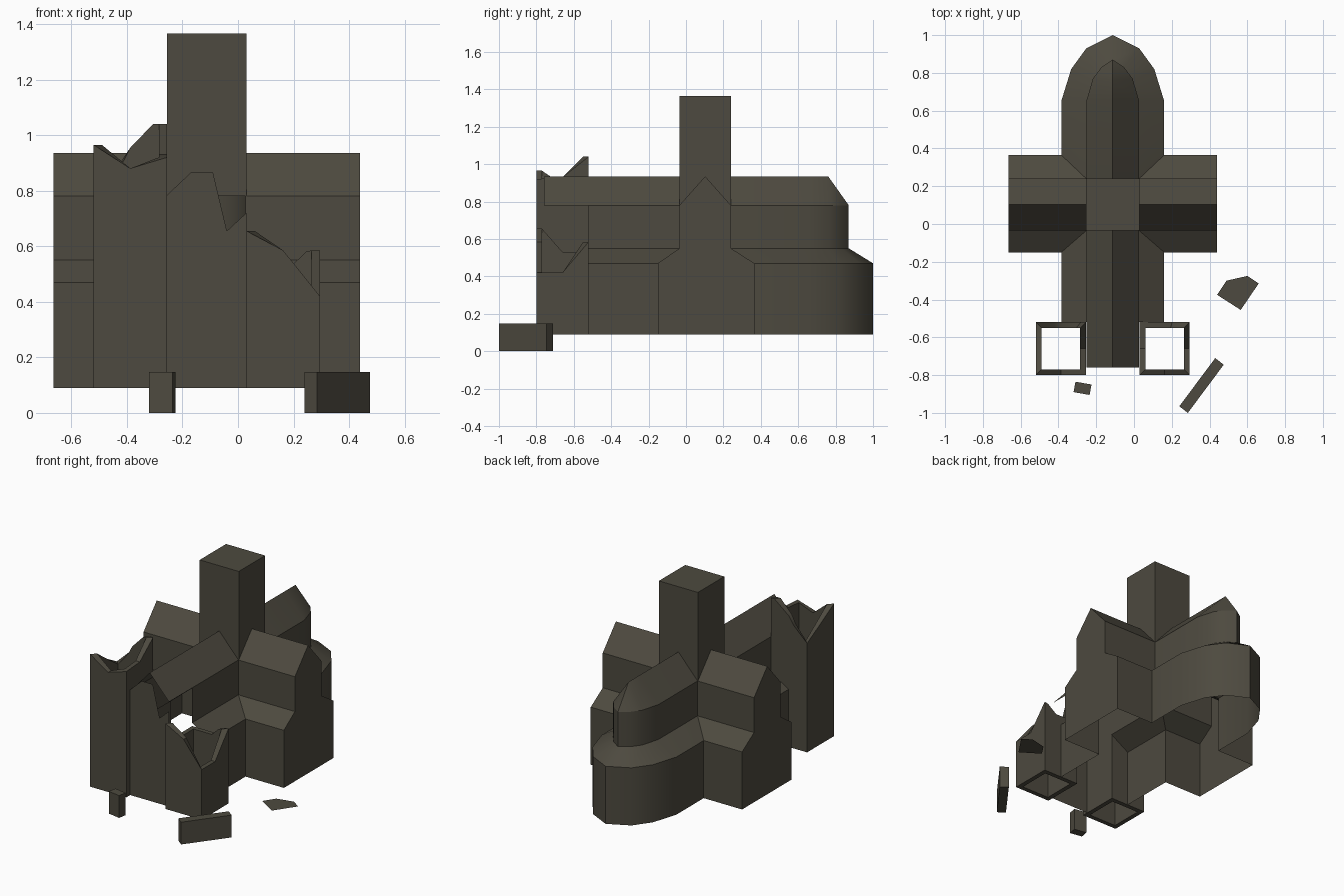
import bpy, bmesh, math
from mathutils import Vector

if "Cube" in bpy.data.objects:
    bpy.data.objects.remove(bpy.data.objects["Cube"])

CX = -0.1125                      # axis of the nave
BASE, AISLE, CLERESTORY, EAVE, RIDGE = 0.09, 0.47, 0.55, 0.78, 0.935
TRANSEPT_Y = (-0.035, 0.24)
FRONT = -0.76

stone = bpy.data.materials.new("weathered_stone")
stone.use_nodes = True
colour = (0.075, 0.068, 0.050, 1)
stone.diffuse_color = colour
bsdf = stone.node_tree.nodes["Principled BSDF"]
bsdf.inputs["Base Color"].default_value = colour
bsdf.inputs["Roughness"].default_value = 0.9


def build(name, polygons):
    """Make one welded object from a list of polygons."""
    bm = bmesh.new()
    for poly in polygons:
        bm.faces.new([bm.verts.new(p) for p in poly])
    bmesh.ops.remove_doubles(bm, verts=bm.verts, dist=0.0005)
    bmesh.ops.recalc_face_normals(bm, faces=bm.faces)
    mesh = bpy.data.meshes.new(name)
    bm.to_mesh(mesh)
    bm.free()
    mesh.materials.append(stone)
    obj = bpy.data.objects.new(name, mesh)
    bpy.context.collection.objects.link(obj)
    bpy.ops.object.select_all(action='DESELECT')
    obj.select_set(True)
    bpy.context.view_layer.objects.active = obj
    bpy.ops.object.shade_smooth_by_angle(angle=math.radians(40))
    return obj


def strip(a, b):
    """Quads (or triangles) joining two equally long paths."""
    faces = []
    for i in range(len(a) - 1):
        quad = []
        for p in (a[i], a[i + 1], b[i + 1], b[i]):
            if tuple(p) not in quad:
                quad.append(tuple(p))
        if len(quad) > 2:
            faces.append(quad)
    return faces


def at(path, z):
    return [(CX + u, y, z) for u, y in path]


def both_sides(path):
    return path + [(-u, y) for u, y in reversed(path[:-1])]


def prism(plan, z0, z1):
    low = [(x, y, z0) for x, y in plan]
    high = [(x, y, z1) for x, y in plan]
    return strip(low + low[:1], high + high[:1]) + [low, high]


# Half plans of the aisle wall and of the nave wall, front to apse
y0, y1 = TRANSEPT_Y
outer = both_sides([(0.2725, -0.52), (0.2725, -0.15), (0.5525, -0.15), (0.5525, 0.365),
                    (0.2725, 0.365), (0.2725, 0.65), (0.22, 0.82), (0.14, 0.93), (0, 1.0)])
inner = both_sides([(0.14, -0.52), (0.14, y0), (0.5525, y0), (0.5525, y1),
                    (0.14, y1), (0.14, 0.65), (0.105, 0.77), (0.06, 0.83), (0, 0.87)])

# Lower walls, sloping aisle roof and clerestory walls in one shell
build("aisle_walls", strip(at(outer, BASE), at(outer, AISLE)))
build("aisle_roof", strip(at(outer, AISLE), at(inner, CLERESTORY)))
build("clerestory_walls", strip(at(inner, CLERESTORY), at(inner, EAVE)))

# Nave roof in front of and behind the crossing, with the rounded apse end
eave = [(0.14, FRONT), (0.14, y0)]
ridge = [(0, FRONT), (0, y0)]
apse_eave = [p for p in inner if p[1] >= y1 and abs(p[0]) <= 0.14]
apse_ridge = [(0, min(y, 0.76)) for u, y in apse_eave]
nave = strip(at(apse_eave, EAVE), at(apse_ridge, RIDGE))
for s in (1, -1):
    nave += strip(at([(s * u, y) for u, y in eave], EAVE), at(ridge, RIDGE))
build("nave_roof", nave)

# Transept roofs and gable ends
ym = sum(TRANSEPT_Y) / 2
transept = []
for s in (1, -1):
    a, b = s * 0.14, s * 0.5525
    for y in TRANSEPT_Y:
        transept += strip(at([(a, y), (b, y)], EAVE), at([(a, ym), (b, ym)], RIDGE))
    transept.append(at([(b, y0), (b, y1)], EAVE) + at([(b, ym)], RIDGE))
build("transept_roofs", transept)

# Tower over the crossing, open below
plan = [(-0.1425, y0), (0.1425, y0), (0.1425, y1), (-0.1425, y1)]
build("crossing_tower", strip(at(plan + plan[:1], EAVE), at(plan + plan[:1], 1.365))
      + [at(plan, 1.365)])

# Broken front wall, and the nave wall that survives beside one tower
top = [(-0.255, 0.785), (-0.17, 0.865), (-0.09, 0.865), (-0.04, 0.655), (0.03, 0.72)]
build("front_wall", strip([(x, FRONT, BASE) for x, z in top], [(x, FRONT, z) for x, z in top]))
side = [(-0.14, FRONT), (-0.14, -0.52)]
build("front_side_wall", strip(at(side, BASE), at(side, EAVE)))


def ruined_tower(name, x, outline, size=(0.265, 0.28), wall=0.03):
    """Hollow square tower with a jagged top: outline is (u, v, height)."""
    w, d = size
    loop = outline + outline[:1]

    def ring(inset, z=None):
        return [(x + inset + u * (w - 2 * inset), -0.80 + inset + v * (d - 2 * inset),
                 h if z is None else z) for u, v, h in loop]
    rings = [ring(0, BASE), ring(0), ring(wall), ring(wall, BASE), ring(0, BASE)]
    faces = []
    for a, b in zip(rings, rings[1:]):
        faces += strip(a, b)
    build(name, faces)


ruined_tower("right_front_tower", -0.52, [
    (0, 0, 0.965), (0.5, 0, 0.88), (1, 0, 0.92), (1, 0.5, 0.93), (1, 1, 1.04),
    (0.9, 1, 1.04), (0.5, 1, 0.955), (0.36, 1, 0.9), (0, 1, 0.81), (0, 0.6, 0.87)])
ruined_tower("left_front_tower", 0.03, [
    (0, 0, 0.655), (0.5, 0, 0.585), (1, 0, 0.42), (1, 0.5, 0.42), (1, 1, 0.585),
    (0.9, 1, 0.58), (0.65, 1, 0.53), (0, 1, 0.53), (0, 0.75, 0.53), (0, 0.5, 0.53)])

# Fallen masonry
build("small_block", prism([(-0.31, -0.835), (-0.225, -0.85), (-0.235, -0.905),
                            (-0.32, -0.89)], 0, 0.147))
build("long_block", prism([(0.24, -0.965), (0.285, -1.0), (0.475, -0.745),
                           (0.43, -0.71)], 0, 0.147))
build("flat_shard", [[(x, y, BASE) for x, y in [
    (0.44, -0.375), (0.565, -0.455), (0.66, -0.315), (0.60, -0.275), (0.49, -0.30)]]])
